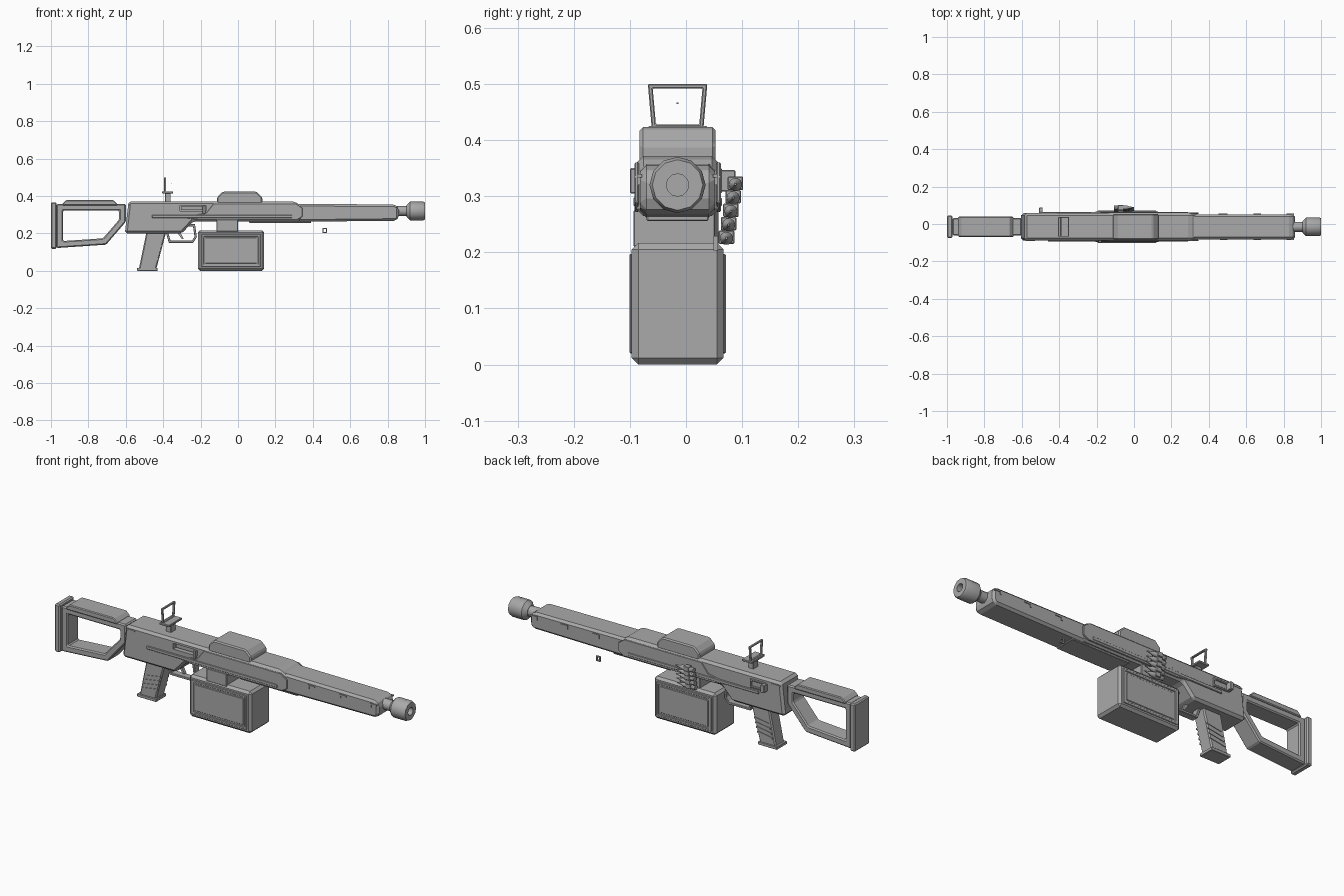
import bpy, bmesh, math
from mathutils import Vector

cube = bpy.data.objects.get("Cube")
if cube:
    bpy.data.objects.remove(cube, do_unlink=True)

CENTRE = -0.015  # y of the weapon's centre line
BORE = 0.32      # z of the barrel axis
BODY = 0.073     # half width of the receiver
FINE, SOFT, BROAD = 0.002, 0.006, 0.012  # bevel widths

grey = bpy.data.materials.new("gunmetal grey")
grey.use_nodes = True
grey.diffuse_color = (0.4, 0.4, 0.4, 1)
shader = next(node for node in grey.node_tree.nodes if node.type == 'BSDF_PRINCIPLED')
shader.inputs["Base Color"].default_value = grey.diffuse_color


def finish(name, bm, bevel=0):
    bmesh.ops.recalc_face_normals(bm, faces=bm.faces)
    mesh = bpy.data.meshes.new(name)
    bm.to_mesh(mesh)
    bm.free()
    mesh.materials.append(grey)
    part = bpy.data.objects.new(name, mesh)
    bpy.context.collection.objects.link(part)
    if bevel:
        modifier = part.modifiers.new("bevel", 'BEVEL')
        modifier.width = bevel
        modifier.segments = 1
        modifier.limit_method = 'ANGLE'
    return part


def bridge(bm, loops):
    """Join neighbouring vertex loops of equal length with quads."""
    for first, second in zip(loops, loops[1:]):
        for i in range(len(first)):
            bm.faces.new((first[i - 1], first[i], second[i], second[i - 1]))


def loop_at(bm, outline, depth, axis):
    return [bm.verts.new((a, depth, b) if axis == 'y' else (depth, a, b))
            for a, b in outline]


def prism(name, outline, half, mid=CENTRE, bevel=0):
    """Extrude an x-z outline to both sides of mid."""
    bm = bmesh.new()
    ends = [loop_at(bm, outline, mid + s * half, 'y') for s in (-1, 1)]
    bridge(bm, ends)
    for end in ends:
        bm.faces.new(end)
    return finish(name, bm, bevel)


def inset(outline, wall):
    """Move every edge of a counterclockwise outline inwards."""
    result = []
    points = [Vector(p) for p in outline]
    for i, here in enumerate(points):
        before = (here - points[i - 1]).normalized()
        after = (points[(i + 1) % len(points)] - here).normalized()
        normal = Vector((-before.y - after.y, before.x + after.x)).normalized()
        result.append(here + normal * wall / normal.dot(Vector((-after.y, after.x))))
    return result


def frame(name, outline, wall, half, mid=CENTRE, bevel=FINE, axis='y'):
    """Extruded outline with an opening that leaves a constant wall."""
    bm = bmesh.new()
    hole = inset(outline, wall)
    loops = [loop_at(bm, shape, mid + s * half, axis)
             for shape, s in ((outline, -1), (hole, -1), (hole, 1), (outline, 1))]
    bridge(bm, loops + loops[:1])
    return finish(name, bm, bevel)


def rect(left, right, bottom, top):
    return [(left, bottom), (right, bottom), (right, top), (left, top)]


def hood(left, right, bottom, top, slope):
    """Rectangle whose upper corners slope inwards."""
    shoulder = top - slope
    return [(left, bottom), (right, bottom), (right, shoulder),
            (right - slope, top), (left + slope, top), (left, shoulder)]


def lathe(name, profile, y, z, sides=12):
    """Revolve (x, radius) points about a line along x."""
    bm = bmesh.new()
    turns = [math.tau * k / sides for k in range(sides)]
    loops = [[bm.verts.new((x, y + r * math.cos(t), z + r * math.sin(t))) for t in turns]
             for x, r in profile]
    bridge(bm, loops)
    bm.faces.new(loops[0])
    bm.faces.new(loops[-1])
    part = finish(name, bm)
    bpy.ops.object.select_all(action='DESELECT')
    part.select_set(True)
    bpy.context.view_layer.objects.active = part
    bpy.ops.object.shade_smooth_by_angle(angle=math.radians(35))


# Receiver with a cut ejection slot on the right
receiver = prism("receiver", [(-0.605, 0.2), (-0.3, 0.2), (-0.24, 0.265), (0.34, 0.265),
                              (0.34, 0.345), (0.3, 0.372), (-0.585, 0.372)], BODY, bevel=BROAD)
slot = rect(-0.31, -0.17, BORE, 0.35)
cutter = prism("slot_cutter", slot, 0.03, mid=CENTRE - BODY)
cutter.hide_render = cutter.hide_viewport = True
cut = receiver.modifiers.new("slot", 'BOOLEAN')
cut.object = cutter
cut.solver = 'EXACT'
prism("bolt_carrier", inset(slot, SOFT), BROAD, mid=CENTRE - BODY + 0.025)
prism("bolt_tab", rect(-0.19, -0.175, 0.305, 0.35), BROAD, mid=CENTRE - BODY, bevel=FINE)

# Details repeated on both sides
magazine = rect(-0.215, 0.14, 0, 0.217)
side_panel = [(-0.3, 0.285), (-0.2, 0.272), (0.315, 0.272), (0.345, 0.29),
              (0.345, 0.335), (0.31, 0.36), (-0.13, 0.36), (-0.17, 0.31)]
for side, label in ((-1, "right_"), (1, "left_")):
    skin = CENTRE + side * BODY
    prism(label + "side_panel", side_panel, 0.004, mid=skin, bevel=FINE)
    prism(label + "panel_strip", rect(-0.46, 0.29, 0.282, 0.298), SOFT, mid=skin, bevel=FINE)
    prism(label + "rear_line", rect(-0.58, -0.53, 0.35, 0.355), FINE, mid=skin)
    wall = CENTRE + side * 0.082
    frame(label + "magazine_frame", inset(magazine, 0.02), BROAD, 0.004, mid=wall)
    prism(label + "magazine_plate", inset(magazine, 0.04), 0.003, mid=wall, bevel=FINE)
    for x in (0.48, 0.66, 0.835):
        clip = CENTRE + side * 0.067
        prism(label + "clip_bar", rect(x - 0.02, x + 0.02, 0.333, 0.34), 0.004, mid=clip)
        prism(label + "clip_leg", rect(x - 0.02, x - BROAD, BORE, 0.34), 0.004, mid=clip)

# Handguard, barrel and muzzle
prism("handguard", [(0.28, 0.262), (0.845, 0.268), (0.86, 0.285), (0.86, 0.335),
                    (0.84, 0.355), (0.28, 0.358)], 0.067, bevel=BROAD)
prism("lower_rail", rect(0.06, 0.39, 0.256, 0.27), 0.055, bevel=FINE)
lathe("barrel", [(0.84, 0.027), (0.93, 0.027)], CENTRE, BORE)
lathe("muzzle", [(0.9, 0.03), (0.92, 0.05), (0.99, 0.05), (1, 0.045), (1, 0.02), (0.96, 0.02)],
      CENTRE, BORE)

# Top cover, box magazine and feed block
prism("top_cover", hood(-0.112, 0.13, 0.36, 0.423, 0.03), 0.068, bevel=SOFT)
prism("magazine_box", magazine, 0.082, bevel=BROAD)
prism("feed_block", rect(-0.115, 0, 0.21, 0.275), BODY, mid=CENTRE - SOFT, bevel=FINE)

# Ammunition belt rising along the left side
for i in range(5):
    y, z = 0.072 + 0.004 * i, 0.225 + 0.024 * i
    lathe("cartridge", [(-0.108, BROAD), (-0.04, BROAD), (-0.03, 0.007), (0, FINE)], y, z, sides=10)
    prism("belt_link", rect(-0.085, -0.055, z - 0.01, z + 0.014), 0.014, mid=y, bevel=FINE)

# Grip with slanted ridges and a base flange
prism("grip", [(-0.53, 0.01), (-0.437, 0.01), (-0.385, 0.205), (-0.49, 0.205)],
      0.036, bevel=SOFT)
prism("grip_base", rect(-0.54, -0.43, 0, 0.016), 0.041, bevel=FINE)
for i in range(4):
    x, z = -0.51 + SOFT * i, 0.045 + 0.023 * i
    prism("grip_ridge", [(x, z), (x + 0.085, z + 0.014), (x + 0.085, z + 0.023),
                         (x, z + 0.01)], 0.039)

# Trigger and guard
frame("trigger_guard", [(-0.39, 0.22), (-0.37, 0.15), (-0.24, 0.15), (-0.22, 0.18),
                        (-0.23, 0.25), (-0.3, 0.25)], BROAD, 0.018)
prism("trigger", [(-0.33, 0.21), (-0.3, 0.17), (-0.29, 0.17), (-0.31, 0.21)], 0.008)

# Skeleton stock
frame("stock_frame", [(-0.97, 0.122), (-0.705, 0.14), (-0.6, 0.262), (-0.6, 0.357),
                      (-0.97, 0.357)], 0.035, 0.047, bevel=SOFT)
prism("butt_plate", rect(-1, -0.97, 0.118, 0.366), 0.06, bevel=SOFT)
prism("cheek_pad", hood(-0.94, -0.645, 0.35, 0.378, 0.02), 0.054, bevel=SOFT)

# Rear sight
prism("sight_post", rect(-0.39, -0.36, 0.365, 0.42), 0.02, bevel=FINE)
prism("sight_plate", rect(-0.405, -0.347, 0.414, 0.425), 0.053, bevel=FINE)
low, high = 0.046, 0.053
frame("sight_loop", [(CENTRE - low, 0.42), (CENTRE + low, 0.42), (CENTRE + high, 0.5),
                     (CENTRE - high, 0.5)], 0.008, SOFT, mid=-0.39, axis='x')
prism("sight_dot", rect(-0.356, -0.353, 0.464, 0.467), FINE)

# Charging handle on the left
frame("handle_frame", rect(-0.5, -0.41, 0.305, 0.35), 0.01, SOFT, mid=CENTRE + BODY)
prism("charging_handle", rect(-0.507, -0.488, 0.308, 0.347), 0.02, mid=0.068, bevel=FINE)

# Sling loop below the handguard
frame("sling_loop", rect(0.452, 0.477, 0.203, 0.229), SOFT, 0.004, mid=0.053, bevel=0)
